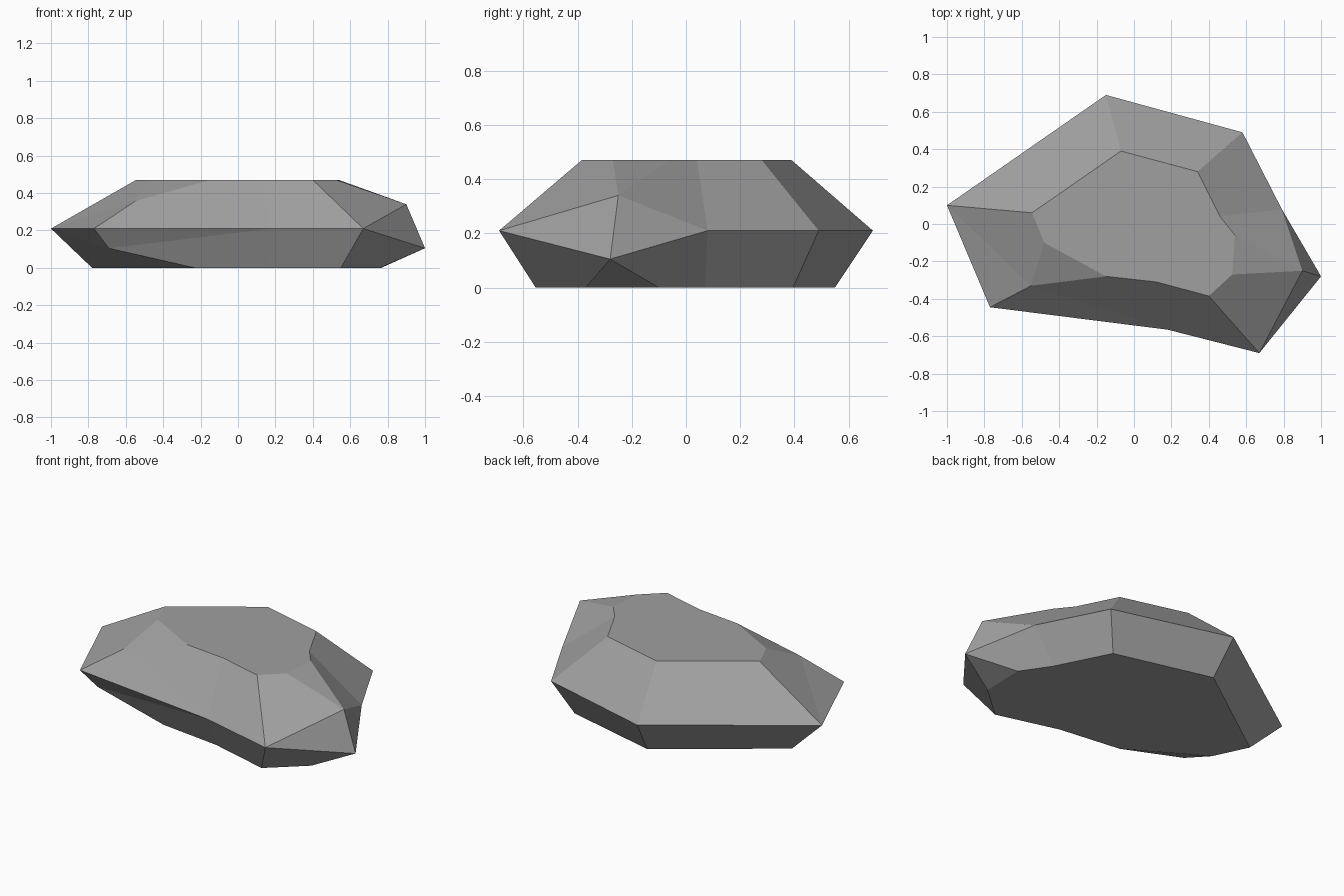
import bpy
import bmesh

WAIST = 0.21
TOP = 0.47

if "Cube" in bpy.data.objects:
    bpy.data.objects.remove(bpy.data.objects["Cube"], do_unlink=True)

bm = bmesh.new()


def vert(x, y, z):
    return bm.verts.new((x, y, z))


def corner(foot, waist, crown):
    """Plain corner: one vertex each at the foot, waist and crown."""
    return dict(
        feet=[vert(*foot, 0)],
        waist=vert(*waist, WAIST),
        crown=[vert(*crown, TOP)],
        low=None,
        high=None,
    )


def chipped(feet, waist, crown, low=None, high=None):
    """Broken corner: the foot and crown edges are split by chips."""
    return dict(
        feet=[vert(*p, 0) for p in feet],
        waist=vert(*waist),
        crown=[vert(*p, TOP) for p in crown],
        low=vert(*low) if low else None,
        high=vert(*high) if high else None,
    )


# Corners, clockwise seen from above
corners = [
    corner((-.78, .08), (-1, .1), (-.545, .06)),
    corner((-.12, .55), (-.15, .69), (-.07, .39)),
    corner((.485, .395), (.58, .49), (.34, .28)),
    corner((.65, .07), (.79, .08), (.46, .04)),
    chipped([(.765, -.1), (.76, -.37)], (1, -.28, .105),
            [(.54, -.06), (.525, -.27)], high=(.9, -.25, .34)),
    corner((.55, -.555), (.67, -.69), (.4, -.385)),
    corner((.165, -.45), (.18, -.565), (.12, -.31)),
    chipped([(-.23, -.4), (-.68, -.13)], (-.77, -.445, WAIST),
            [(-.15, -.28), (-.48, -.1)],
            low=(-.69, -.385, .105), high=(-.55, -.33, .356)),
]


def panel(a, b, level, extra):
    """Side facet between two corners, with a sliver beside a chip."""
    end_a = a[extra] or a["waist"]
    end_b = b[extra] or b["waist"]
    bm.faces.new([end_a, end_b, b[level][0], a[level][-1]])
    if a[extra]:
        bm.faces.new([a["waist"], b["waist"], end_a])
    if b[extra]:
        bm.faces.new([a["waist"], b["waist"], end_b])


# Facets below and above the waist
for first, second in zip(corners, corners[1:] + corners[:1]):
    panel(first, second, "feet", "low")
    panel(first, second, "crown", "high")

# Chip facets
for c in corners:
    for level, extra in (("feet", "low"), ("crown", "high")):
        if len(c[level]) > 1:
            bm.faces.new(c[level] + [c[extra] or c["waist"]])

# Flat underside and flat top
for level in ("feet", "crown"):
    bm.faces.new([v for c in corners for v in c[level]])

bmesh.ops.recalc_face_normals(bm, faces=bm.faces[:])

mesh = bpy.data.meshes.new("rock")
bm.to_mesh(mesh)
bm.free()
rock = bpy.data.objects.new("rock", mesh)
bpy.context.collection.objects.link(rock)

# Plain grey stone
stone = bpy.data.materials.new("stone_grey")
stone.use_nodes = True
grey = (0.35, 0.35, 0.35, 1)
stone.diffuse_color = grey
stone.node_tree.nodes["Principled BSDF"].inputs["Base Color"].default_value = grey
mesh.materials.append(stone)
